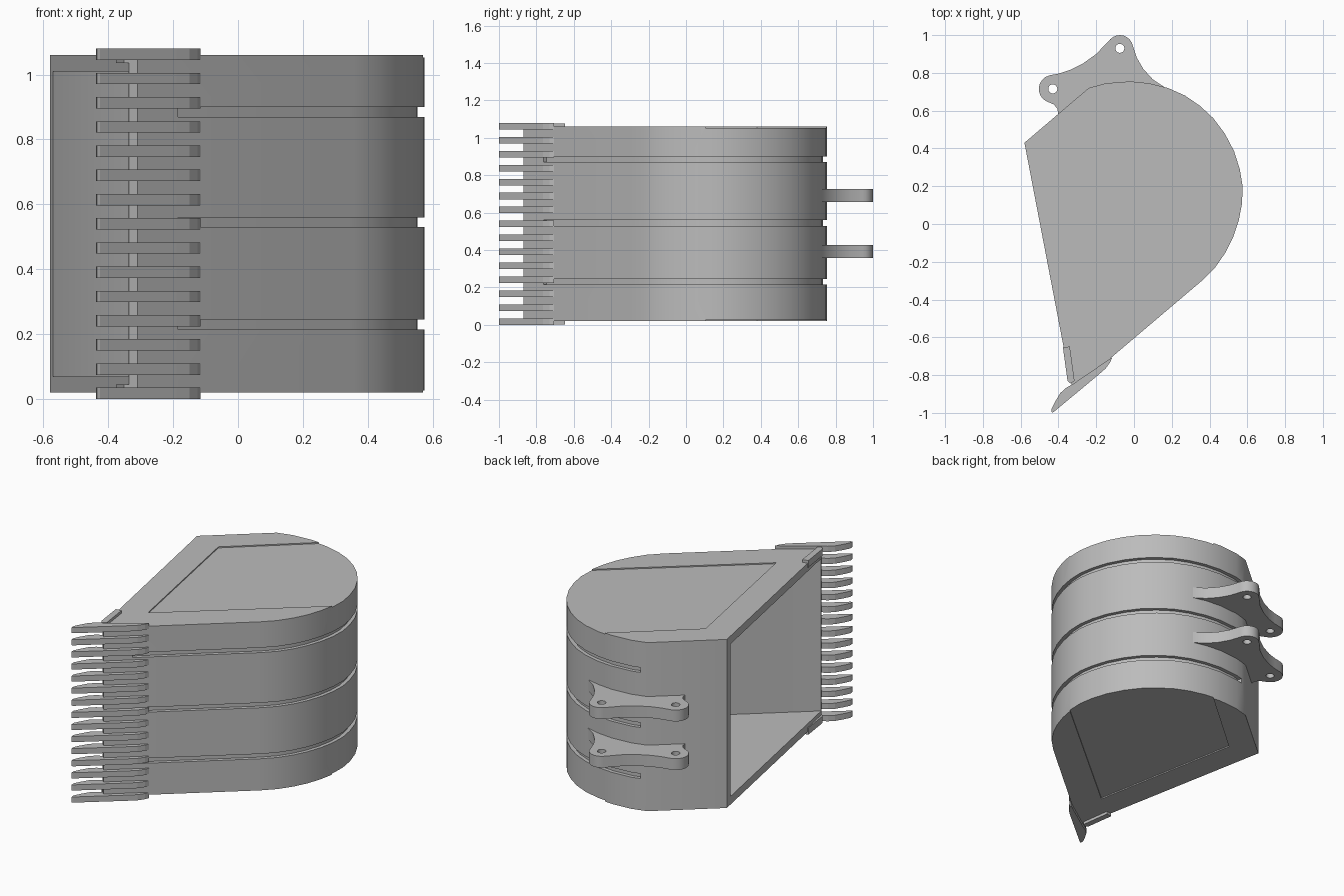
import bpy, bmesh, math
from mathutils import Vector

if "Cube" in bpy.data.objects:
    bpy.data.objects.remove(bpy.data.objects["Cube"])

steel = bpy.data.materials.new("grey steel")
steel.use_nodes = True
GREY = (0.5, 0.5, 0.5, 1)
steel.diffuse_color = GREY
steel.node_tree.nodes["Principled BSDF"].inputs["Base Color"].default_value = GREY


def prism(name, points, z0, z1):
    """Extrude a plan outline from z0 to z1."""
    bm = bmesh.new()
    base = bm.faces.new([bm.verts.new((p[0], p[1], z0)) for p in points])
    top = bmesh.ops.extrude_face_region(bm, geom=[base])["geom"]
    verts = [g for g in top if isinstance(g, bmesh.types.BMVert)]
    bmesh.ops.translate(bm, verts=verts, vec=(0, 0, z1 - z0))
    bmesh.ops.recalc_face_normals(bm, faces=bm.faces)
    mesh = bpy.data.meshes.new(name)
    bm.to_mesh(mesh)
    bm.free()
    mesh.materials.append(steel)
    obj = bpy.data.objects.new(name, mesh)
    bpy.context.collection.objects.link(obj)
    return obj


def activate(obj):
    bpy.ops.object.select_all(action="DESELECT")
    obj.select_set(True)
    bpy.context.view_layer.objects.active = obj


def cut(obj, cutter):
    """Subtract the cutter, then remove it."""
    mod = obj.modifiers.new("cut", "BOOLEAN")
    mod.operation, mod.solver, mod.object = "DIFFERENCE", "EXACT", cutter
    activate(obj)
    bpy.ops.object.modifier_apply(modifier=mod.name)
    bpy.data.objects.remove(cutter)


def smooth(obj, degrees=25):
    activate(obj)
    bpy.ops.object.shade_smooth_by_angle(angle=math.radians(degrees))


def offset(path, d):
    """Shift an open path to its right-hand side with mitred corners."""
    pts = [Vector(p) for p in path]
    dirs = [(b - a).normalized() for a, b in zip(pts, pts[1:])]
    norms = [Vector((v.y, -v.x)) for v in dirs]
    result = []
    for i, p in enumerate(pts):
        a, b = norms[max(i - 1, 0)], norms[min(i, len(norms) - 1)]
        m = (a + b).normalized()
        result.append(p + m * d / m.dot(a))
    return result


def arc(cx, cy, r, start, end, n):
    angles = [math.radians(start + (end - start) * i / n) for i in range(n + 1)]
    return [(cx + r * math.cos(t), cy + r * math.sin(t)) for t in angles]


# Bucket body: roof, curved back and straight floor
back = [(-0.24, 0.72), (-0.15, 0.745), (-0.02, 0.755), (0.08, 0.745),
        (0.18, 0.72), (0.27, 0.68), (0.35, 0.625), (0.42, 0.56),
        (0.48, 0.48), (0.53, 0.385), (0.56, 0.29), (0.575, 0.2),
        (0.572, 0.11), (0.555, 0.02), (0.525, -0.07), (0.485, -0.15),
        (0.43, -0.23), (0.36, -0.3)]
shell = [(-0.58, 0.43)] + back + [(-0.31, -0.868)]
bottom, top = 0.02, 1.06
body = prism("bucket_body", shell + [(-0.336, -0.843)], bottom, top)

# Hollow interior, open at the mouth
inner = offset(shell, 0.042)
inner[0] += (inner[0] - inner[1]).normalized() * 0.3
inner[-1] += (inner[-1] - inner[-2]).normalized() * 0.3
cut(body, prism("cavity_cutter", inner, bottom + 0.05, top - 0.05))

# Three grooves around the outside
band = [(-0.2, 0.73)] + back[1:] + [(-0.185, -0.762)]
ring = offset(band, -0.04) + offset(band, 0.022)[::-1]
for z in (0.215, 0.53, 0.87):
    cut(body, prism("groove_cutter", ring, z, z + 0.03))

# Shallow recess in both side plates
recess = [(-0.223, -0.56), (-0.4, 0.38), (0.04, 0.76), (0.2, 0.9),
          (0.8, 0.9), (0.8, 0.295)]
for z0, z1 in ((bottom - 0.05, bottom + 0.007), (top - 0.007, top + 0.05)):
    cut(body, prism("recess_cutter", recess, z0, z1))
smooth(body)

# Row of teeth along the lip
tooth = [(-0.435, -1.0), (-0.437, -0.98), (-0.42, -0.945), (-0.39, -0.895),
         (-0.36, -0.868), (-0.32, -0.845), (-0.115, -0.705),
         (-0.125, -0.73), (-0.15, -0.765), (-0.19, -0.8), (-0.425, -0.995)]
count, width = 15, 0.035
for i in range(count):
    z = i * (1.08 - width) / (count - 1)
    prism(f"tooth_{i + 1}", tooth, z, z + width)

# Side cutter plates at the lower ends of the mouth
cutter_plate = [(-0.376, -0.655), (-0.34, -0.648), (-0.315, -0.83),
                (-0.335, -0.845), (-0.352, -0.83)]
prism("side_cutter_lower", cutter_plate, 0.003, 0.045)
prism("side_cutter_upper", cutter_plate, 1.035, 1.077)

# Pair of hinge brackets with pin holes
pins = [(-0.43, 0.715), (-0.075, 0.93)]
bracket = ([(-0.4, 0.57), (-0.405, 0.61), (-0.425, 0.633)]
           + arc(*pins[0], 0.074, 240, 105, 8)
           + [(-0.4, 0.796), (-0.34, 0.815), (-0.27, 0.85), (-0.2, 0.9)]
           + arc(*pins[1], 0.07, 135, 10, 8)
           + [(0.015, 0.88), (0.05, 0.82), (0.1, 0.765), (0.16, 0.725),
              (0.24, 0.69), (0.2, 0.69), (0.1, 0.72), (-0.02, 0.735),
              (-0.15, 0.725), (-0.23, 0.7)])
for side, z in (("lower", 0.357), ("upper", 0.657)):
    hinge = prism(f"hinge_bracket_{side}", bracket, z, z + 0.07)
    for x, y in pins:
        hole = arc(x, y, 0.024, 0, 345, 23)
        cut(hinge, prism("pin_hole_cutter", hole, z - 0.05, z + 0.12))
    smooth(hinge, 35)
